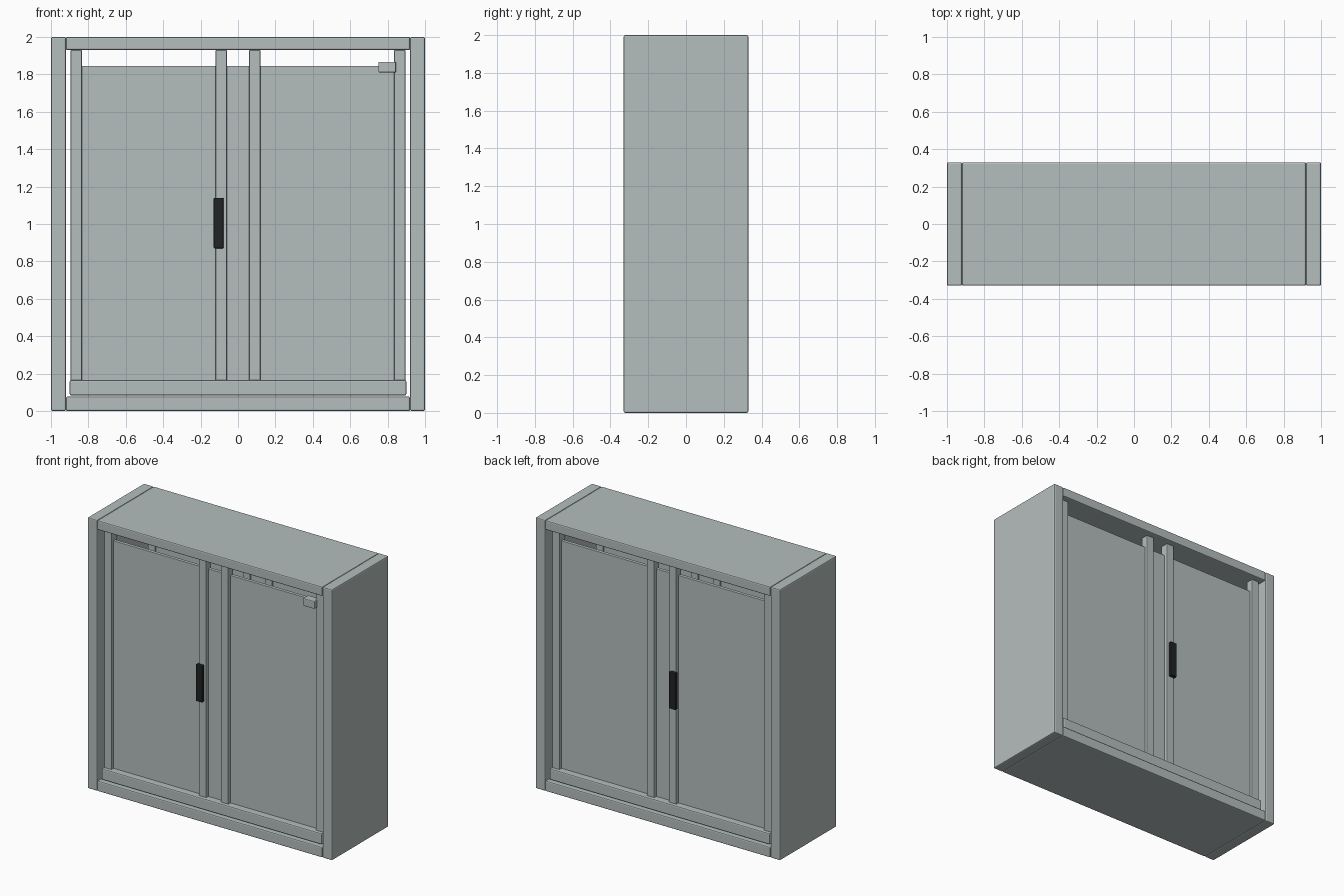
import bpy
import bmesh
from mathutils import Matrix, Vector

if "Cube" in bpy.data.objects:
    bpy.data.objects.remove(bpy.data.objects["Cube"], do_unlink=True)


def make_material(name, colour):
    mat = bpy.data.materials.new(name)
    mat.use_nodes = True
    mat.diffuse_color = (*colour, 1)
    mat.node_tree.nodes["Principled BSDF"].inputs["Base Color"].default_value = (*colour, 1)
    return mat


steel = make_material("grey painted steel", (0.46, 0.515, 0.51))
black = make_material("black plastic", (0.015, 0.018, 0.018))


def box(name, x, y, z, mat=steel, bevel=0.004):
    """Box spanning the given (low, high) ranges, with softened edges."""
    low, high = (Vector(c) for c in zip(x, y, z))
    size = high - low
    bm = bmesh.new()
    bmesh.ops.create_cube(bm, size=1, matrix=Matrix.Translation((low + high) / 2)
                          @ Matrix.Diagonal((*size, 1)))
    mesh = bpy.data.meshes.new(name)
    bm.to_mesh(mesh)
    bm.free()
    mesh.materials.append(mat)
    obj = bpy.data.objects.new(name, mesh)
    bpy.context.collection.objects.link(obj)
    if bevel:
        mod = obj.modifiers.new("soft edges", "BEVEL")
        mod.width = bevel
        mod.segments = 2
    return obj


# Outer frame
depth = (-0.33, 0.33)
box("left_side", (0.92, 1), depth, (0, 2), bevel=0.008)
box("right_side", (-1, -0.92), depth, (0, 2), bevel=0.008)
box("top_board", (-0.92, 0.92), depth, (1.93, 2), bevel=0.008)
box("bottom_board", (-0.92, 0.92), depth, (0, 0.077), bevel=0.008)

# Door assemblies, repeated on the front and the back
posts = {"right_post": -0.865, "right_centre_post": -0.09,
         "left_centre_post": 0.09, "left_post": 0.865}
for side, s in (("front", -1), ("back", 1)):
    def span(inner, outer):
        return tuple(sorted((s * inner, s * outer)))

    box(side + "_sill", (-0.9, 0.9), span(0.22, 0.31), (0.083, 0.165), bevel=0.008)
    box(side + "_panel", (-0.85, 0.85), span(0.235, 0.26), (0.15, 1.845), bevel=0.002)
    for name, x in posts.items():
        box(f"{side}_{name}", (x - 0.03, x + 0.03), span(0.225, 0.285), (0.15, 1.93))
    box(side + "_handle", (-0.13, -0.078), span(0.28, 0.31), (0.87, 1.14), black)

# Small latch on the front only
box("latch", (0.75, 0.845), (-0.315, -0.255), (1.81, 1.867), bevel=0.006)
